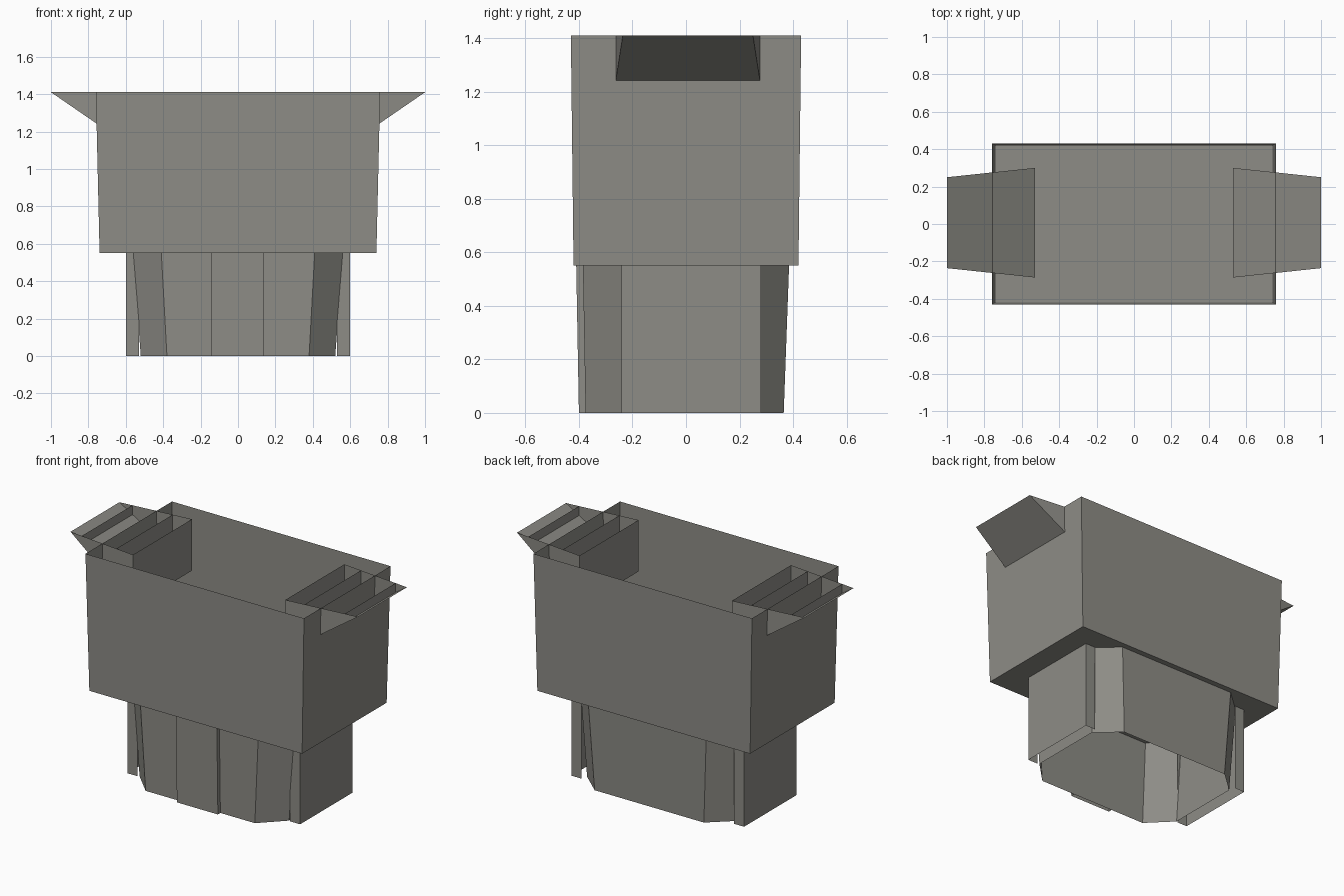
import bpy

if "Cube" in bpy.data.objects:
    bpy.data.objects.remove(bpy.data.objects["Cube"])

grey = bpy.data.materials.new("warm_grey")
grey.diffuse_color = (0.27, 0.265, 0.24, 1)
grey.use_nodes = True
grey.node_tree.nodes["Principled BSDF"].inputs["Base Color"].default_value = grey.diffuse_color


def sheet(name, verts, faces):
    mesh = bpy.data.meshes.new(name)
    mesh.from_pydata(verts, [], faces)
    mesh.materials.append(grey)
    obj = bpy.data.objects.new(name, mesh)
    bpy.context.collection.objects.link(obj)
    return obj


def loft(name, lower, upper, z0, z1, closed=True, floor=False):
    """Thin wall joining two outlines of equal point count."""
    n = len(lower)
    verts = [(x, y, z0) for x, y in lower] + [(x, y, z1) for x, y in upper]
    faces = [(i, (i + 1) % n, n + (i + 1) % n, n + i)
             for i in range(n if closed else n - 1)]
    if floor:
        faces.append(tuple(reversed(range(n))))
    return sheet(name, verts, faces)


def rect(x, y0, y1):
    return [(-x, y0), (x, y0), (x, y1), (-x, y1)]


def octagon(x, xc, y0, y1, e0, e1):
    return [(-xc, y0), (xc, y0), (x, e0), (x, e1),
            (xc, y1), (-xc, y1), (-x, e1), (-x, e0)]


Z_MID, Z_TOP = 0.55, 1.41

# Open-topped hopper box
loft("hopper_box", rect(0.74, -0.42, 0.42), rect(0.76, -0.43, 0.43),
     Z_MID, Z_TOP, floor=True)

# Tapered eight-sided sleeve, open at the bottom
loft("lower_sleeve", octagon(0.52, 0.38, -0.375, 0.365, -0.235, 0.24),
     octagon(0.56, 0.41, -0.385, 0.385, -0.24, 0.25), 0, Z_MID)

# Raised rib on the front of the sleeve
loft("front_rib", [(-.145, -.375), (-.145, -.40), (.14, -.40), (.14, -.375)],
     [(-.145, -.385), (-.145, -.41), (.14, -.41), (.14, -.385)],
     0, Z_MID, closed=False)


def slope_z(x):
    return Z_TOP - (1 - x) * 0.165 / 0.24


def half_y(x):
    return 0.293 - (x - 0.53) * 0.05 / 0.47


for side, s in (("left", -1), ("right", 1)):
    # End cover beside the sleeve
    cover = [(s * 0.53, -0.24), (s * 0.60, -0.24),
             (s * 0.60, 0.28), (s * 0.53, 0.28)]
    loft(side + "_end_cover", cover, cover, 0, Z_MID, closed=False)

    # Sloped chute: inner panel, two cheeks and a slanted bottom
    a, b, c = 0.53, 1.0, 0.007
    verts = [(s * a, c - half_y(a), Z_TOP), (s * a, c + half_y(a), Z_TOP),
             (s * a, c - half_y(a), slope_z(a)), (s * a, c + half_y(a), slope_z(a)),
             (s * b, c - half_y(b), Z_TOP), (s * b, c + half_y(b), Z_TOP)]
    sheet(side + "_chute", verts,
          [(0, 1, 3, 2), (0, 2, 4), (1, 5, 3), (2, 3, 5, 4)])

    # Upright dividers inside the chute
    for i, x in enumerate((0.655, 0.915)):
        h = half_y(x)
        sheet(f"{side}_divider_{i + 1}",
              [(s * x, c - h, slope_z(x)), (s * x, c + h, slope_z(x)),
               (s * x, c + h, Z_TOP), (s * x, c - h, Z_TOP)], [(0, 1, 2, 3)])
